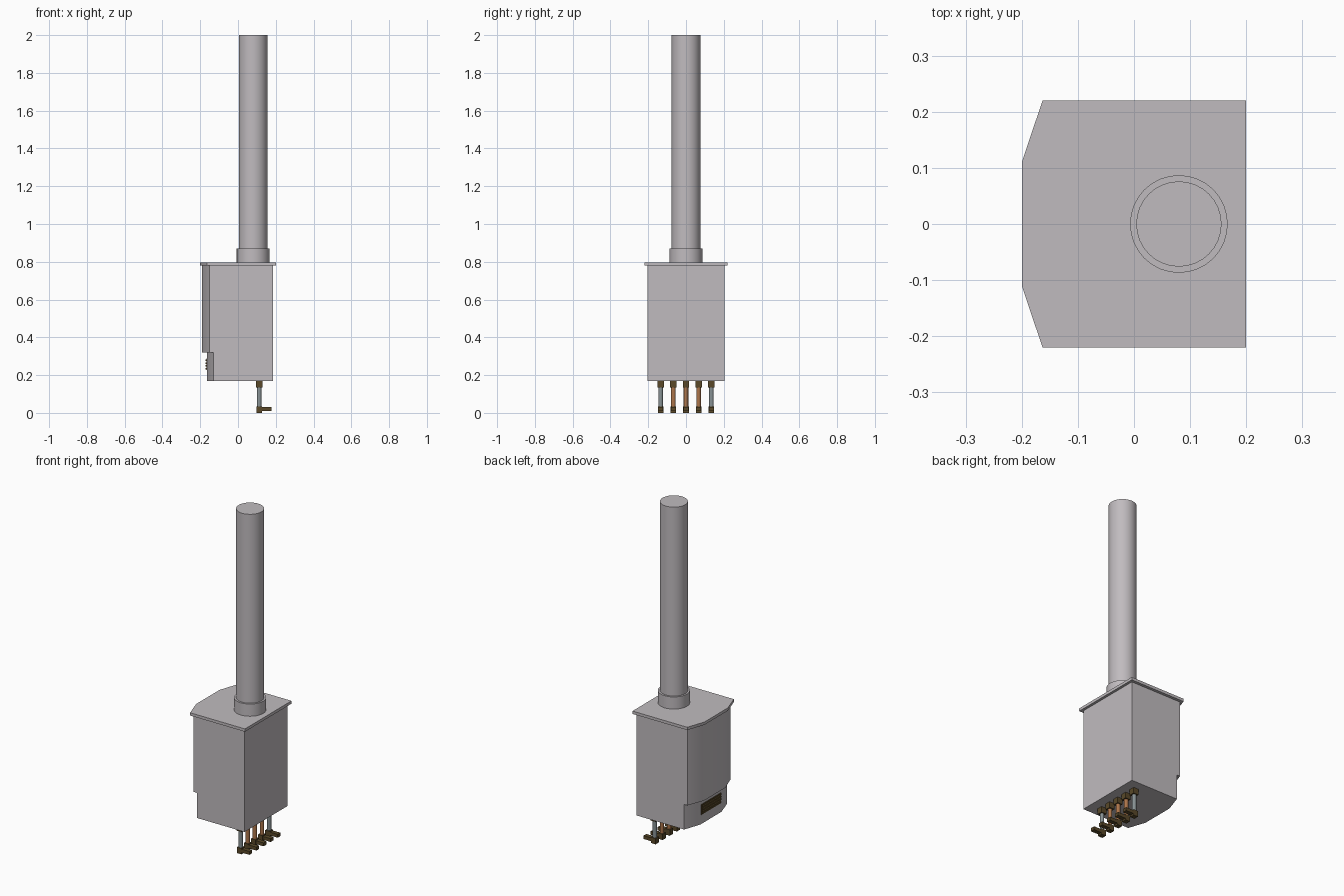
import bpy, bmesh, math
from mathutils import Matrix

if "Cube" in bpy.data.objects:
    bpy.data.objects.remove(bpy.data.objects["Cube"], do_unlink=True)


def material(name, rgb):
    m = bpy.data.materials.new(name)
    m.use_nodes = True
    m.diffuse_color = (*rgb, 1)
    m.node_tree.nodes["Principled BSDF"].inputs["Base Color"].default_value = (*rgb, 1)
    return m


GREY = material("grey casing", (0.53, 0.50, 0.52))
BRASS = material("dark brass", (0.10, 0.066, 0.022))
COPPER = material("copper", (0.42, 0.18, 0.07))
STEEL = material("steel", (0.25, 0.29, 0.30))


def finish(bm, name, mat):
    bmesh.ops.recalc_face_normals(bm, faces=bm.faces)
    mesh = bpy.data.meshes.new(name)
    bm.to_mesh(mesh)
    bm.free()
    mesh.materials.append(mat)
    obj = bpy.data.objects.new(name, mesh)
    bpy.context.collection.objects.link(obj)
    bpy.ops.object.select_all(action="DESELECT")
    obj.select_set(True)
    bpy.context.view_layer.objects.active = obj
    bpy.ops.object.shade_smooth_by_angle(angle=math.radians(30))
    return obj


def prism(name, half, z0, z1, mat):
    """Extrude a plan outline given by its +y half, mirrored to -y."""
    outline = half + [(x, -y) for x, y in reversed(half)]
    bm = bmesh.new()
    face = bm.faces.new([bm.verts.new((x, y, z0)) for x, y in outline])
    new = bmesh.ops.extrude_face_region(bm, geom=[face])["geom"]
    top = [v for v in new if isinstance(v, bmesh.types.BMVert)]
    bmesh.ops.translate(bm, verts=top, vec=(0, 0, z1 - z0))
    return finish(bm, name, mat)


def box(name, lo, hi, mat):
    bm = bmesh.new()
    size = [b - a for a, b in zip(lo, hi)]
    mid = [(a + b) / 2 for a, b in zip(lo, hi)]
    bmesh.ops.create_cube(bm, size=1, matrix=Matrix.Translation(mid) @ Matrix.Diagonal((*size, 1)))
    return finish(bm, name, mat)


def cylinder(name, x, y, r, z0, z1, mat, sides=32):
    bm = bmesh.new()
    bmesh.ops.create_cone(bm, cap_ends=True, segments=sides, radius1=r, radius2=r, depth=z1 - z0,
                          matrix=Matrix.Translation((x, y, (z0 + z1) / 2)))
    return finish(bm, name, mat)


# Casing with its raised cover and overhanging lid
prism("case", [(0.185, 0.203), (-0.13, 0.203), (-0.165, 0.10)], 0.17, 0.78, GREY)
prism("cover", [(-0.165, 0.10), (-0.13, 0.203), (-0.152, 0.203), (-0.19, 0.10)], 0.32, 0.78, GREY)
prism("lid", [(0.20, 0.22), (-0.163, 0.22), (-0.20, 0.11)], 0.78, 0.797, GREY)

# Flue
cylinder("flue_collar", 0.08, 0, 0.087, 0.797, 0.87, GREY)
cylinder("flue_pipe", 0.08, 0, 0.076, 0.87, 2.0, GREY)

# Control panel grille below the cover
box("grille_plate", (-0.168, -0.093, 0.226), (-0.164, 0.093, 0.287), BRASS)
for i in range(4):
    z = 0.230 + i * 0.015
    box(f"grille_slat_{i + 1}", (-0.171, -0.09, z), (-0.167, 0.09, z + 0.008), BRASS)

# Row of connection pipes, each with a nut above and a valve below
PX = 0.112
for i in range(5):
    y = (i - 2) * 0.067
    n = i + 1
    pipe_mat = STEEL if i in (0, 4) else COPPER
    cylinder(f"pipe_{n}", PX, y, 0.012, 0.03, 0.14, pipe_mat, 16)
    box(f"pipe_nut_{n}", (PX - 0.017, y - 0.017, 0.135), (PX + 0.017, y + 0.017, 0.17), BRASS)
    box(f"valve_body_{n}", (PX - 0.015, y - 0.015, 0), (PX + 0.015, y + 0.015, 0.035), BRASS)
    box(f"valve_arm_{n}", (PX + 0.015, y - 0.013, 0.01), (0.178, y + 0.013, 0.03), BRASS)
